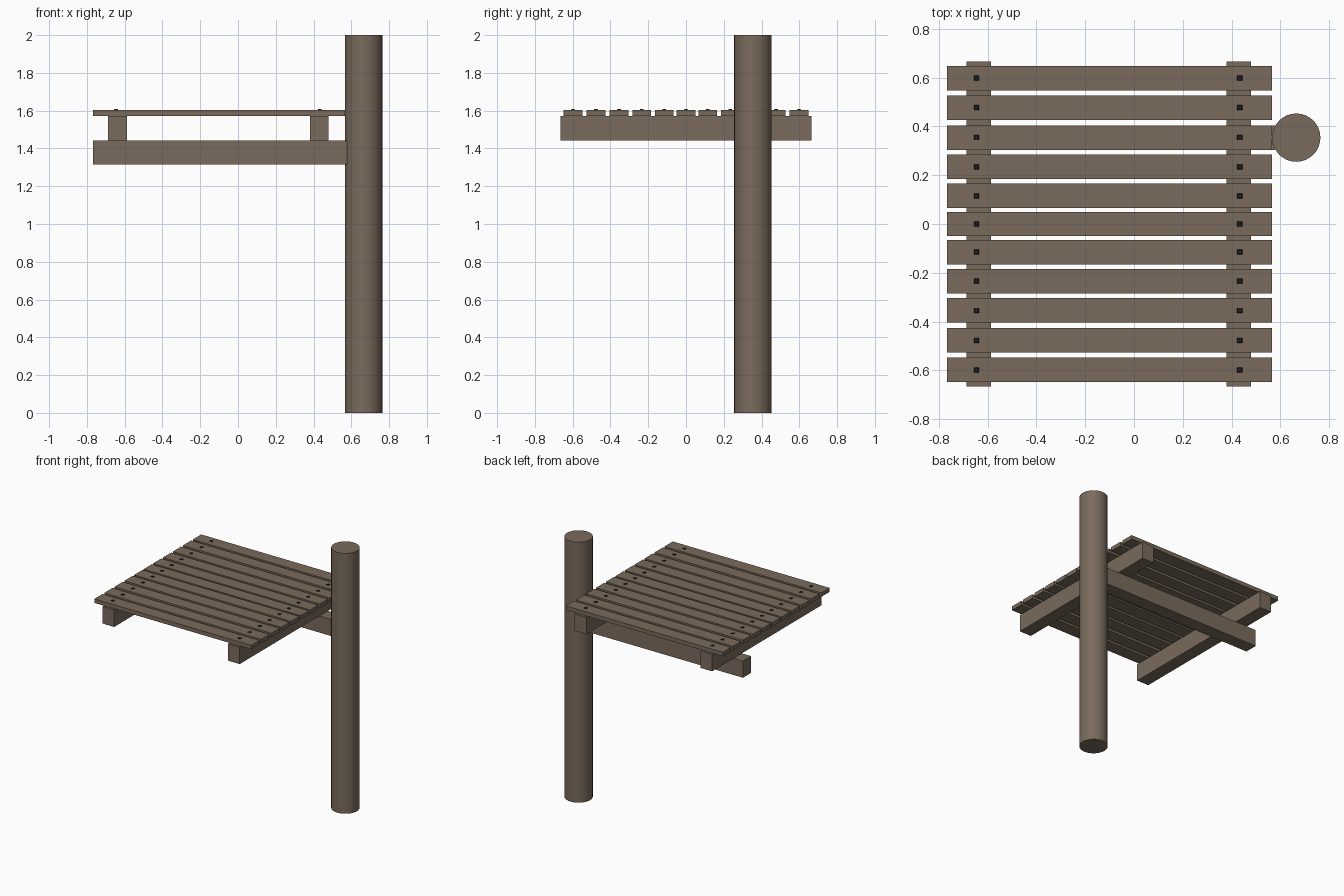
import bpy, bmesh
from mathutils import Matrix

if "Cube" in bpy.data.objects:
    bpy.data.objects.remove(bpy.data.objects["Cube"])


def material(name, rgb):
    m = bpy.data.materials.new(name)
    m.diffuse_color = (*rgb, 1)
    m.use_nodes = True
    m.node_tree.nodes["Principled BSDF"].inputs["Base Color"].default_value = m.diffuse_color
    return m


wood = material("weathered_wood", (0.195, 0.147, 0.107))
iron = material("dark_iron", (0.013, 0.013, 0.013))


def finish(bm, name, mat):
    mesh = bpy.data.meshes.new(name)
    bm.to_mesh(mesh)
    bm.free()
    mesh.materials.append(mat)
    ob = bpy.data.objects.new(name, mesh)
    bpy.context.collection.objects.link(ob)
    return ob


def box(name, x, y, z, mat=wood):
    """Box from (min, max) ranges on each axis."""
    bm = bmesh.new()
    centre = [(a + b) / 2 for a, b in (x, y, z)]
    size = [b - a for a, b in (x, y, z)]
    bmesh.ops.create_cube(bm, size=1, matrix=Matrix.Translation(centre) @ Matrix.Diagonal((*size, 1)))
    return finish(bm, name, mat)


LEFT, RIGHT = -0.767, 0.566      # deck ends
POST_X, POST_Y, POST_R = 0.665, 0.354, 0.099
BEAM_TOP, DECK_LOW, DECK_TOP = 1.443, 1.573, 1.604

# Round post, smooth sides with sharp rims
bm = bmesh.new()
bmesh.ops.create_cone(bm, cap_ends=True, segments=32, radius1=POST_R, radius2=POST_R,
                      depth=2, matrix=Matrix.Translation((POST_X, POST_Y, 1)))
for f in bm.faces:
    f.smooth = abs(f.normal.z) < 0.5
for e in bm.edges:
    e.smooth = all(f.smooth for f in e.link_faces)
finish(bm, "post", wood)

# Support arm running out from the post
box("support_arm", (LEFT, 0.578), (POST_Y - 0.05, POST_Y + 0.05), (1.315, BEAM_TOP))

# Two joists across the arm
for name, cx in (("left_joist", -0.637), ("right_joist", 0.43)):
    box(name, (cx - 0.05, cx + 0.05), (-0.665, 0.665), (BEAM_TOP, DECK_LOW))

# Deck planks, each with a nail head over both joists
half = (0.115, 0.234, 0.354, 0.477, 0.598)
plank_ys = [-y for y in reversed(half)] + [0] + list(half)
for i, y in enumerate(plank_ys, 1):
    box(f"plank_{i}", (LEFT, RIGHT), (y - 0.05, y + 0.05), (DECK_LOW, DECK_TOP))
    for side, nx in (("left", -0.645), ("right", 0.433)):
        nail = box(f"{side}_nail_{i}", (nx - 0.0125, nx + 0.0125), (y - 0.0125, y + 0.0125),
                   (DECK_TOP - 0.004, DECK_TOP + 0.004), iron)
        # taper the top of the nail head
        for v in nail.data.vertices:
            if v.co.z > DECK_TOP:
                v.co.x = nx + (v.co.x - nx) * 0.7
                v.co.y = y + (v.co.y - y) * 0.7
